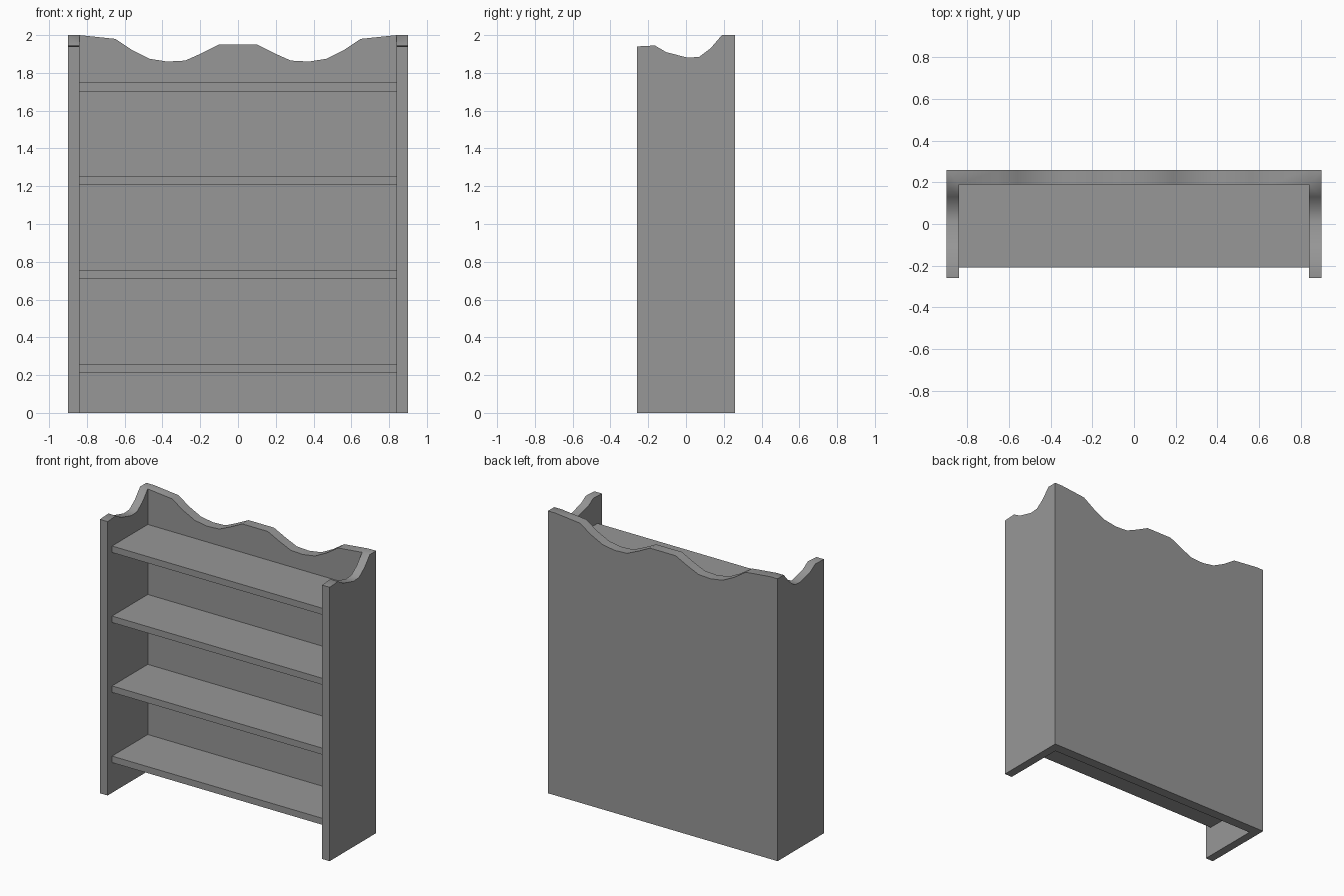
import bpy, bmesh
from math import radians

cube = bpy.data.objects.get("Cube")
if cube:
    bpy.data.objects.remove(cube)

grey = bpy.data.materials.new("plain grey")
grey.use_nodes = True
colour = (0.31, 0.31, 0.31, 1)
grey.diffuse_color = colour
grey.node_tree.nodes["Principled BSDF"].inputs["Base Color"].default_value = colour

OUT_X, IN_X = 0.9, 0.84      # outer and inner faces of the sides
BACK, INNER = 0.26, 0.19     # outer and inner faces of the back


def finish(bm, name):
    bmesh.ops.recalc_face_normals(bm, faces=bm.faces)
    mesh = bpy.data.meshes.new(name)
    bm.to_mesh(mesh)
    bm.free()
    mesh.materials.append(grey)
    obj = bpy.data.objects.new(name, mesh)
    bpy.context.collection.objects.link(obj)
    return obj


# Wavy top edges: (y, z) along a side, (x, z) along half of the back
side_edge = [(-0.26, 1.94), (-0.165, 1.945), (-0.105, 1.91), (0.01, 1.88),
             (0.07, 1.885), (0.13, 1.93), (INNER, 2.0)]
back_edge = [(IN_X, 2.0), (0.65, 1.98), (0.56, 1.92), (0.47, 1.875), (0.375, 1.86),
             (0.28, 1.865), (0.19, 1.905), (0.1, 1.95)]

# Stations round the U-shaped carcass: outer point, inner point, height
half = [((OUT_X, y), (IN_X, y), z) for y, z in side_edge]
half.append(((OUT_X, BACK), (IN_X, INNER), 2.0))
half += [((x, BACK), (x, INNER), z) for x, z in back_edge]
mirrored = [((-o[0], o[1]), (-i[0], i[1]), z) for o, i, z in reversed(half)]

# Carcass: sides and back in one piece
bm = bmesh.new()
rings = [[bm.verts.new(p) for p in ((*o, 0), (*o, z), (*i, z), (*i, 0))]
         for o, i, z in half + mirrored]
for a, b in zip(rings, rings[1:]):
    for k in range(4):
        n = (k + 1) % 4
        bm.faces.new((a[k], a[n], b[n], b[k]))
bm.faces.new(rings[0])
bm.faces.new(rings[-1])
bmesh.ops.remove_doubles(bm, verts=bm.verts, dist=0.0001)
carcass = finish(bm, "sides_and_back")
bpy.ops.object.select_all(action='DESELECT')
carcass.select_set(True)
bpy.context.view_layer.objects.active = carcass
bpy.ops.object.shade_smooth_by_angle(angle=radians(55))

# Shelves
FRONT, THICK = -0.21, 0.046
for number, top in enumerate((0.26, 0.757, 1.252, 1.748), 1):
    bm = bmesh.new()
    bmesh.ops.create_cube(bm, size=1)
    bmesh.ops.scale(bm, vec=(2 * IN_X, INNER - FRONT, THICK), verts=bm.verts)
    bmesh.ops.translate(bm, vec=(0, (INNER + FRONT) / 2, top - THICK / 2), verts=bm.verts)
    finish(bm, f"shelf_{number}")
